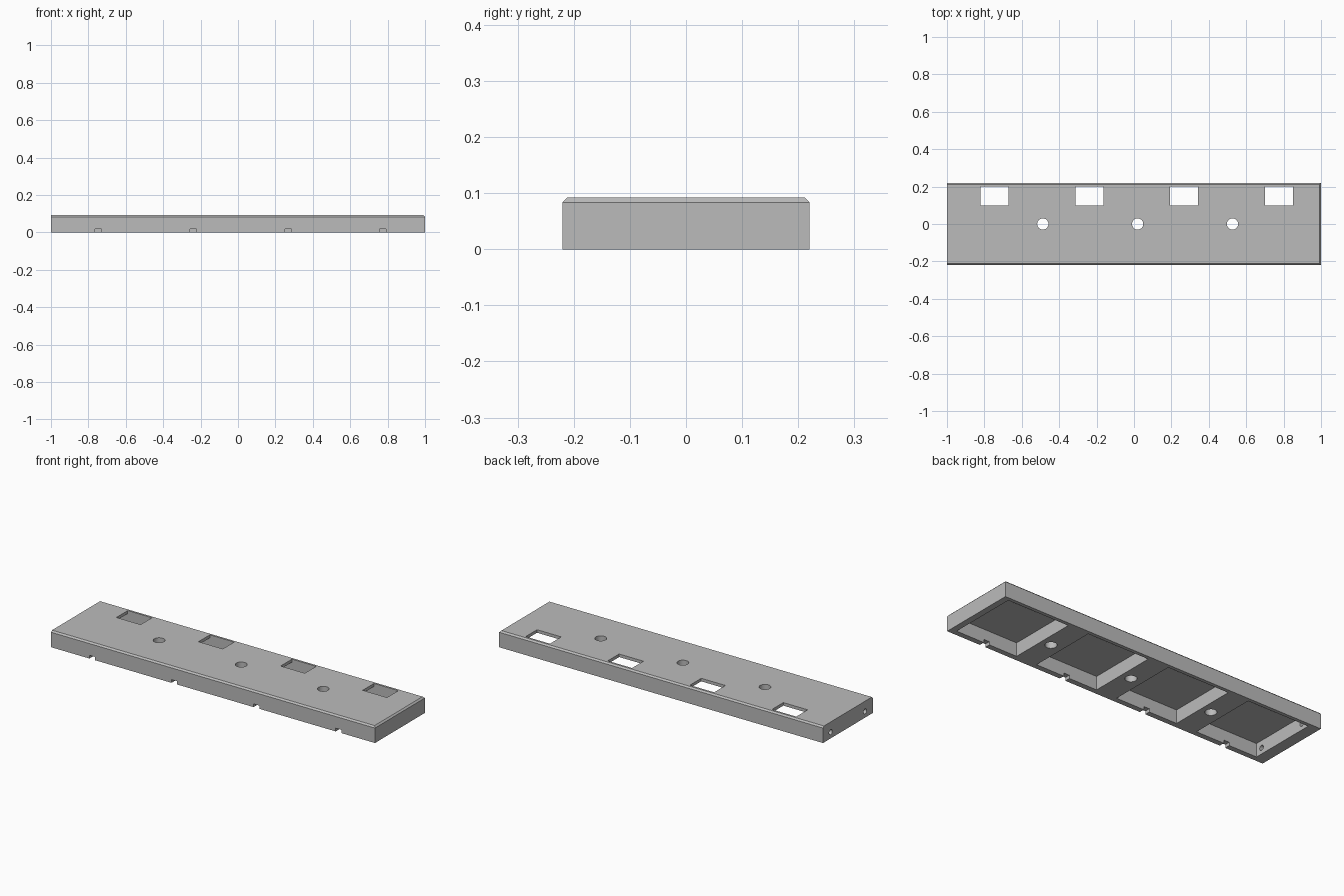
import bpy, bmesh
from mathutils import Matrix, Vector

if "Cube" in bpy.data.objects:
    bpy.data.objects.remove(bpy.data.objects["Cube"], do_unlink=True)

HEIGHT, HALF_Y = 0.092, 0.22
CEILING = 0.075
PITCH = 0.507
bays = [-0.746 + PITCH * i for i in range(4)]

grey = bpy.data.materials.new("light grey")
grey.use_nodes = True
color = (0.5, 0.5, 0.5, 1)
grey.diffuse_color = color
grey.node_tree.nodes["Principled BSDF"].inputs["Base Color"].default_value = color


def add_box(bm, low, high):
    low, high = Vector(low), Vector(high)
    matrix = Matrix.Translation((low + high) / 2) @ Matrix.Diagonal((*(high - low), 1))
    bmesh.ops.create_cube(bm, size=1, matrix=matrix)


def add_cylinder(bm, center, radius, depth, axis="Z"):
    matrix = Matrix.Translation(center)
    if axis == "X":
        matrix = matrix @ Matrix.Rotation(1.5707963, 4, "Y")
    bmesh.ops.create_cone(bm, cap_ends=True, segments=32, radius1=radius,
                          radius2=radius, depth=depth, matrix=matrix)


def make_object(name, bm):
    mesh = bpy.data.meshes.new(name)
    bm.to_mesh(mesh)
    bm.free()
    mesh.materials.append(grey)
    obj = bpy.data.objects.new(name, mesh)
    bpy.context.collection.objects.link(obj)
    return obj


# Slab with chamfered top edges on the front, back and +x end
bm = bmesh.new()
add_box(bm, (-1, -HALF_Y, 0), (1, HALF_Y, HEIGHT))
edges = [e for e in bm.edges
         if all(v.co.z > 0.05 for v in e.verts)
         and not all(v.co.x < 0 for v in e.verts)]
bmesh.ops.bevel(bm, geom=edges, offset=0.0085, segments=1, affect="EDGES")
body = make_object("mounting_bar", bm)

# Cutters: underside pockets, top windows, front notches, screw holes, end holes
pockets, windows, notches, holes, ends = [bmesh.new() for _ in range(5)]
for x in bays:
    add_box(pockets, (x - 0.19, -0.19, -0.05), (x + 0.19, 0.2, CEILING))
    add_box(windows, (x - 0.075, 0.1, 0.06), (x + 0.075, 0.2, 0.15))
    add_box(notches, (x - 0.0175, -0.3, -0.05), (x + 0.0175, -0.15, 0.018))
for x in bays[:-1]:
    add_cylinder(holes, (x + PITCH / 2 + 0.005, 0, 0.05), 0.03, 0.3)
for y in (-0.152, 0.152):
    add_cylinder(ends, (-1, y, 0.035), 0.014, 0.2, "X")

bpy.context.view_layer.objects.active = body
cutters = {"pocket": pockets, "window": windows, "notch": notches,
           "screw_hole": holes, "end_hole": ends}
for name, cutter_mesh in cutters.items():
    cutter = make_object(name + "_cutter", cutter_mesh)
    cutter.hide_render = True
    mod = body.modifiers.new(name, "BOOLEAN")
    mod.operation = "DIFFERENCE"
    mod.solver = "EXACT"
    mod.object = cutter
    bpy.ops.object.modifier_apply(modifier=mod.name)
    bpy.data.objects.remove(cutter, do_unlink=True)

# Smooth hole walls, crisp edges elsewhere
body.select_set(True)
bpy.ops.object.shade_smooth_by_angle()
